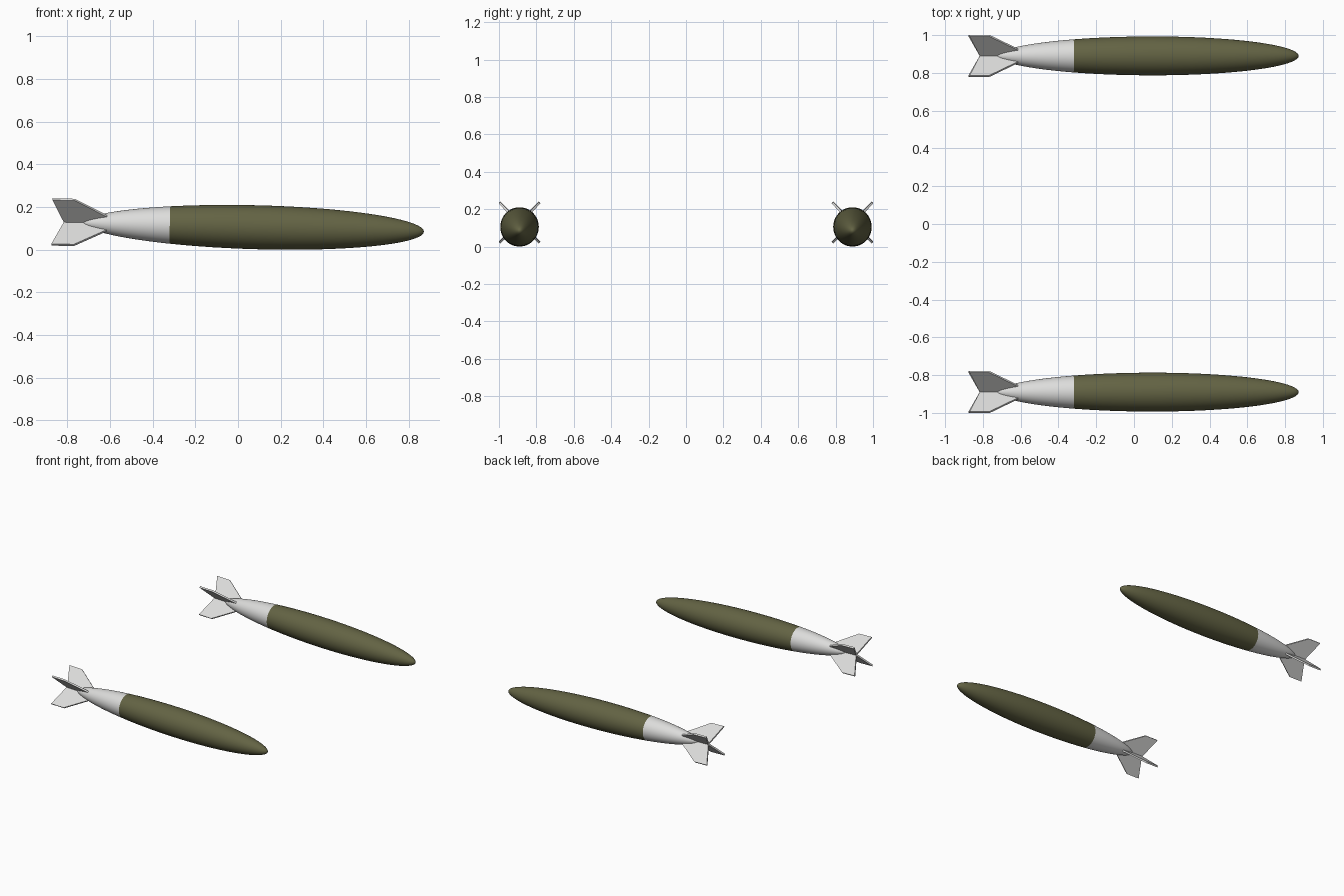
import bpy, bmesh, math
from mathutils import Matrix, Vector

if "Cube" in bpy.data.objects:
    bpy.data.objects.remove(bpy.data.objects["Cube"])


def material(name, rgb):
    m = bpy.data.materials.new(name)
    m.diffuse_color = (*rgb, 1)
    m.use_nodes = True
    m.node_tree.nodes["Principled BSDF"].inputs["Base Color"].default_value = m.diffuse_color
    return m


olive = material("olive_green", (0.125, 0.125, 0.057))
white = material("off_white", (0.72, 0.72, 0.71))

R, NOSE, TAIL, MID, SPLIT = 0.103, 0.872, -0.73, 0.10, -0.32
SEG = 48


def radius(x):
    # Long ellipse, slightly more slender toward the tail
    if x > MID:
        return R * math.sqrt(max(0, 1 - ((x - MID) / (NOSE - MID)) ** 2))
    t = (MID - x) / (MID - TAIL)
    return R * max(0, 1 - t ** 2) ** 0.55


def add_object(name, bm, mats, place):
    bm.transform(place)
    bmesh.ops.recalc_face_normals(bm, faces=bm.faces)
    me = bpy.data.meshes.new(name)
    bm.to_mesh(me)
    bm.free()
    for m in mats:
        me.materials.append(m)
    ob = bpy.data.objects.new(name, me)
    bpy.context.collection.objects.link(ob)
    return ob


def body(name, place):
    # Lathed hull with a ring exactly at the paint boundary
    xs = [MID + (NOSE - MID) * math.cos(i * math.pi / 48) for i in range(25)]
    xs += [MID - (MID - TAIL) * math.sin(i * math.pi / 48) for i in range(1, 25)]
    xs = sorted(xs + [SPLIT])
    bm = bmesh.new()
    verts = [bm.verts.new((x, 0, radius(x))) for x in xs]
    edges = [bm.edges.new(p) for p in zip(verts, verts[1:])]
    bmesh.ops.spin(bm, geom=verts + edges, cent=(0, 0, 0), axis=(1, 0, 0),
                   angle=math.tau, steps=SEG)
    bmesh.ops.remove_doubles(bm, verts=bm.verts, dist=1e-5)
    for f in bm.faces:
        f.smooth = True
        f.material_index = 1 if f.calc_center_median().x < SPLIT else 0
    add_object(name, bm, [olive, white], place)


def fin(name, angle, place):
    # Swept flat plate running out from the body axis
    outline = [(-0.815, 0), (-0.873, 0.151), (-0.768, 0.151), (-0.60, 0.038), (-0.60, 0)]
    th = 0.012
    bm = bmesh.new()
    f = bm.faces.new([bm.verts.new((x, -th / 2, r)) for x, r in outline])
    ext = bmesh.ops.extrude_face_region(bm, geom=[f])
    bmesh.ops.translate(bm, vec=Vector((0, th, 0)),
                        verts=[v for v in ext["geom"] if isinstance(v, bmesh.types.BMVert)])
    add_object(name, bm, [white], place @ Matrix.Rotation(angle, 4, 'X'))


# Two identical shells, nose drooping slightly
for side, y in (("left", 0.89), ("right", -0.89)):
    place = Matrix.Translation((0, y, 0.1075)) @ Matrix.Rotation(math.radians(1.5), 4, 'Y')
    body(side + "_body", place)
    for i in range(4):
        fin(f"{side}_fin_{i + 1}", math.radians(45 + 90 * i), place)
